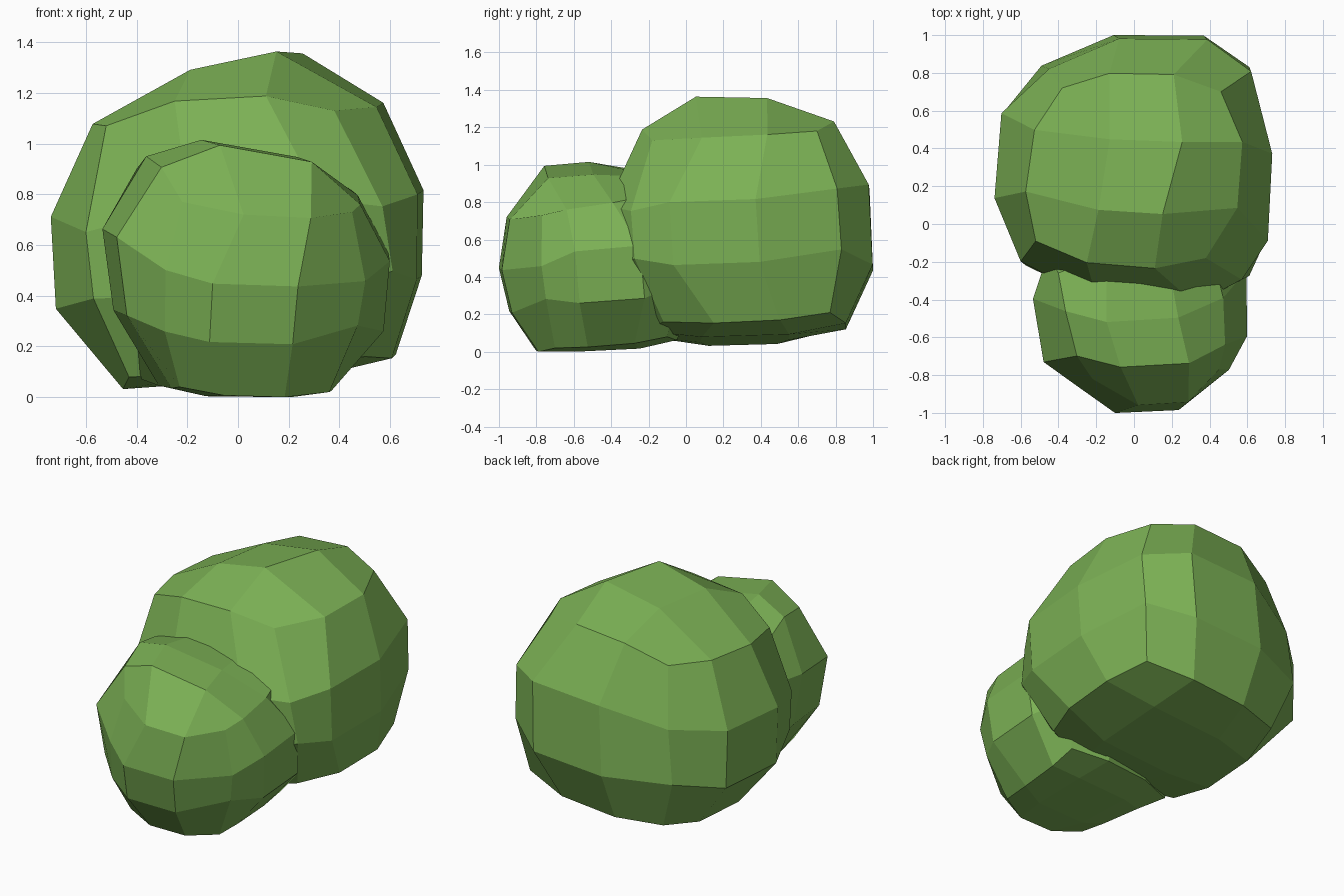
import bpy, bmesh
from mathutils import Vector

if "Cube" in bpy.data.objects:
    bpy.data.objects.remove(bpy.data.objects["Cube"])

leaf = bpy.data.materials.new("leaf_green")
leaf.diffuse_color = (0.2, 0.44, 0.09, 1)
leaf.use_nodes = True
leaf.node_tree.nodes["Principled BSDF"].inputs["Base Color"].default_value = leaf.diffuse_color

# Grid line selectors along each axis: low side, inner pair, high side
LO, A, B, HI = (-3,), (-1,), (1,), (3,)
MID, ANY = (-1, 1), (-3, -1, 1, 3)


def clump(name, bottom, top, bulge, flat, nudges):
    """Rounded 3x3 cube: corners (FL, FR, BL, BR) blended, puffed, nudged."""
    bm = bmesh.new()
    bmesh.ops.create_cube(bm, size=2)
    bmesh.ops.subdivide_edges(bm, edges=bm.edges[:], cuts=2, use_grid_fill=True)
    rows = [[Vector(p) for p in row] for row in (bottom, top)]
    for v in bm.verts:
        c = v.co.copy()
        u, w, t = [(k + 1) / 2 for k in c]
        levels = [r[0].lerp(r[1], u).lerp(r[2].lerp(r[3], u), w) for r in rows]
        puff = c.normalized() - c * 0.577
        if c.z < -0.99:
            puff.z *= flat
        v.co = levels[0].lerp(levels[1], t) + Vector(
            [p * b for p, b in zip(puff, bulge)])
        key = [round(k * 3) for k in c]
        for sx, sy, sz, move in nudges:
            if key[0] in sx and key[1] in sy and key[2] in sz:
                v.co += Vector(move)
    bmesh.ops.recalc_face_normals(bm, faces=bm.faces[:])
    mesh = bpy.data.meshes.new(name)
    bm.to_mesh(mesh)
    bm.free()
    mesh.materials.append(leaf)
    obj = bpy.data.objects.new(name, mesh)
    bpy.context.collection.objects.link(obj)


# Large rear clump
clump("large_bush_clump",
      [(-.43, -.16, .08), (.50, -.12, .16), (-.38, .77, .11), (.55, .77, .21)],
      [(-.52, -.09, 1.07), (.38, -.18, 1.13), (-.38, .72, 1.10), (.46, .70, 1.18)],
      (.81, .76, .70), 0.3,
      [(ANY, ANY, B, (0, 0, -.08)),          # side rows
       (ANY, ANY, A, (0, 0, .04)),
       (LO, ANY, MID, (-.02, 0, -.035)),
       (HI, MID, B, (.00, -.14, -.02)),
       (HI, MID, A, (-.04, -.14, 0)),
       (LO, MID, MID, (0, .05, 0)),
       (ANY, HI, B, (.04, 0, .07)),
       (MID, HI, MID, (.06, 0, 0)),
       (HI, LO, MID, (.06, -.05, 0)),
       (B, LO, MID, (.12, -.03, 0)),
       (A, LO, MID, (.08, -.03, 0)),
       (LO, MID, HI, (-.01, .02, -.08)),     # top edges and middle
       (HI, MID, HI, (.05, 0, -.08)),
       (A, MID, HI, (.08, 0, -.04)),
       (B, A, HI, (-.05, 0, .01)),
       (MID, B, HI, (.02, -.07, -.012)),
       (LO, MID, LO, (.05, 0, -.035))])      # bottom left edge

# Small front clump
clump("small_bush_clump",
      [(-.23, -.74, .04), (.36, -.70, .02), (-.38, -.18, .07), (.38, -.10, .08)],
      [(-.22, -.82, .77), (.45, -.77, .73), (-.40, -.26, .90), (.42, -.18, .84)],
      (.56, .68, .66), 0.2,
      [(MID, LO, HI, (.04, -.08, -.11)),     # front face
       (MID, LO, B, (-.03, 0, -.14)),
       (MID, LO, A, (-.03, .03, .015)),
       (MID, LO, LO, (0, 0, -.012)),
       (HI, ANY, B, (0, 0, -.06)),           # sides
       (HI, ANY, A, (0, 0, .05)),
       (HI, MID, MID, (0, .03, 0)),
       (HI, LO, MID, (.02, .05, 0)),
       (LO, LO, B, (0, 0, -.05)),
       (LO, MID, MID, (-.015, -.05, 0)),
       (LO, MID, A, (.04, 0, .09)),
       (LO, MID, LO, (.08, 0, 0)),
       (HI, MID, LO, (-.06, 0, 0)),
       (MID, B, HI, (0, -.17, -.04)),        # top
       (MID, A, HI, (.03, -.07, -.02)),
       (B, MID, HI, (0, 0, -.05)),
       (LO, MID, HI, (.04, -.04, .02)),
       (HI, MID, HI, (-.02, -.04, -.08))])
